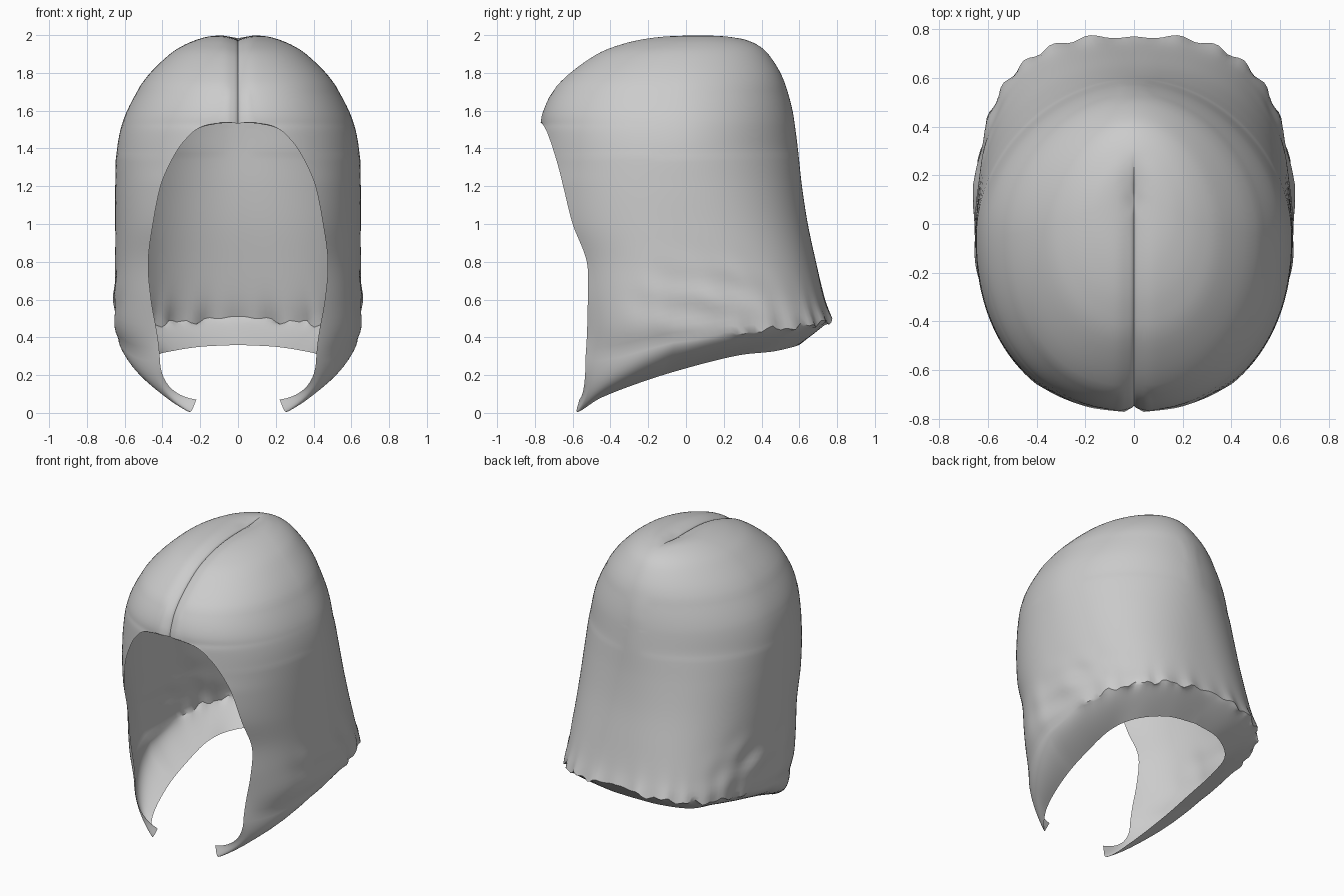
import bpy, bmesh, math
from mathutils import Vector

if "Cube" in bpy.data.objects:
    bpy.data.objects.remove(bpy.data.objects["Cube"])

COLS, DOME, LOWER, UNDER = 72, 28, 48, 12
N_FRONT, N_BACK = 2.2, 1.88


def sample(keys, t):
    """Smooth interpolation through (position, values...) keys."""
    t = min(max(t, keys[0][0]), keys[-1][0])
    i = 0
    while i < len(keys) - 2 and t > keys[i + 1][0]:
        i += 1

    def slope(j, c):
        p, q = keys[max(j - 1, 0)], keys[min(j + 1, len(keys) - 1)]
        return (q[c] - p[c]) / (q[0] - p[0])

    p, q = keys[i], keys[i + 1]
    h = q[0] - p[0]
    f = (t - p[0]) / h
    return [(2*f**3 - 3*f*f + 1) * p[c] + (f**3 - 2*f*f + f) * h * slope(i, c)
            + (3*f*f - 2*f**3) * q[c] + (f**3 - f*f) * h * slope(i + 1, c)
            for c in range(1, len(p))]


# crown: step, z, half width, front y, middle y, back y
CROWN = [(0, 2.0, 0, .1, .1, .1), (1, 1.996, .13, -.1, .07, .22),
         (2, 1.98, .205, -.24, .04, .3), (3, 1.95, .28, -.36, .01, .375),
         (4, 1.9, .36, -.48, -.02, .435), (5, 1.8, .465, -.62, -.04, .5),
         (6, 1.7, .538, -.715, -.05, .538), (7, 1.6, .592, -.762, -.05, .564),
         (7.6, 1.54, .615, -.775, -.05, .574), (9, 1.4, .643, -.77, -.05, .592)]
# sides and back: z, half width, back y
SIDES = [(.25, .57, .80), (.35, .615, .80), (.45, .65, .78), (.6, .654, .735),
         (.8, .65, .688), (1.0, .65, .645), (1.2, .65, .614), (1.4, .643, .592),
         (1.54, .615, .574), (1.6, .592, .564)]
# face opening edge: z, x, y
OPENING = [(.25, .41, -.535), (.4, .425, -.525), (.6, .46, -.52), (.8, .475, -.525),
           (1.0, .45, -.6), (1.2, .41, -.65), (1.3, .37, -.675), (1.4, .315, -.705),
           (1.45, .275, -.722), (1.5, .22, -.742), (1.53, .14, -.761), (1.54, 0, -.775)]
# bottom crease height and depth of the roll below it, from front to back
CREASE = [(0, .3, .2), (.15, .32, .17), (.3, .37, .12), (.45, .42, .05), (.7, .46, .02), (1, .5, .01)]
# neck edge: position, x, y, z
NECK = [(0, .22, -.565, .07), (.05, .255, -.575, .005), (.15, .34, -.45, .08), (.3, .4, -.2, .175),
        (.45, .42, .05, .25), (.6, .42, .28, .305), (.75, .36, .46, .325), (.88, .2, .57, .35), (1, 0, .6, .36)]


def section(a, b, mid, back, x0, s, n_back):
    """Point on a squarish oval running from the front edge to the back centre."""
    start = math.asin(min(1, (x0 / a) ** (N_FRONT / 2))) if a > 0 else 0
    ang = start + (math.pi - start) * s
    si, co = max(math.sin(ang), 0), math.cos(ang)
    if s >= 1:
        si = 0
    if co > 0:
        return a * si ** (2 / N_FRONT), mid - b * co ** (2 / N_FRONT)
    return a * si ** (2 / n_back), mid + (back - mid) * (-co) ** (2 / n_back)


def side_point(s, z):
    a, back = sample(SIDES, z)
    x0, y0 = sample(OPENING, z)
    x0 = max(x0, 0)
    b = (-.05 - y0) / (1 - (x0 / a) ** N_FRONT) ** (1 / N_FRONT)
    x, y = section(a, b, -.05, back, x0, s, N_BACK + .9 * max(0, min(1, (1.4 - z) / .9)))
    # cloth folds near the lower sides
    fold = math.exp(-((s - .42) / .16) ** 2) * math.exp(-((z - .6) / .16) ** 2)
    k = 1 + .022 * fold * math.sin(24 * z + 30 * s) * math.sin(17 * s - 9 * z)
    return Vector((x * k, y, z))


def column(s):
    pts = []
    for r in range(DOME + 1):
        z, a, front, mid, back = sample(CROWN, 7.6 * r / DOME)
        x, y = section(max(a, 0), mid - front, mid, back, 0, s, N_BACK)
        p = Vector((x, y, z))
        # centre seam groove
        g = .018 * math.exp(-(x / .05) ** 2) + .012 * math.exp(-abs(x) / .008)
        p += (Vector((0, 0, 1.3)) - p).normalized() * g * max(0, min(1, (.3 - y) / .15))
        p.x = x
        pts.append(p)
    zc, drop = sample(CREASE, s)
    # ragged lip along the crease
    ragged = max(0, min(1, (s - .38) / .12))
    c = side_point(s, zc)
    out = Vector((c.x, c.y, 0)).normalized()
    lip = (Vector((0, 0, .011 * math.sin(47 * s) + .009 * math.sin(101 * s + 1)))
           + out * (.006 + .009 * math.sin(67 * s + 2))) * ragged
    if s >= 1:
        lip.x = 0
    for r in range(1, LOWER + 1):
        v = r / LOWER
        pts.append(side_point(s, 1.54 + (zc - 1.54) * v ** 1.6) + lip * v ** 24)
    # underside rolls in from the crease to the neck edge
    end = Vector(sample(NECK, s))
    if s >= 1:
        end.x = 0
    ctrl = c.lerp(end, .25 * ragged) - Vector((0, 0, drop))
    for r in range(1, UNDER + 1):
        t = r / UNDER
        pts.append(c * (1 - t) ** 2 + ctrl * 2 * t * (1 - t) + end * t * t + lip * (1 - t) ** 8)
    return pts


# hood shell, one half mirrored
bm = bmesh.new()
spread = [1 - (1 - (i / COLS) ** 1.5) ** 1.3 for i in range(COLS + 1)]
grid = [[bm.verts.new(p) for p in column(s)] for s in spread]
for c0, c1 in zip(grid, grid[1:]):
    for r in range(len(c0) - 1):
        bm.faces.new((c0[r], c0[r + 1], c1[r + 1], c1[r]))
bmesh.ops.remove_doubles(bm, verts=bm.verts, dist=.0004)
# soften the join between crown and sides, leaving the opening edge alone
join = [v for v in bm.verts if 1.36 < v.co.z < 1.72 and not v.is_boundary and v.co.x > .06]
for _ in range(14):
    bmesh.ops.smooth_vert(bm, verts=join, factor=.5, use_axis_x=True, use_axis_y=True, use_axis_z=True)
bmesh.ops.recalc_face_normals(bm, faces=bm.faces)
mesh = bpy.data.meshes.new("hood")
bm.to_mesh(mesh)
bm.free()
hood = bpy.data.objects.new("hood", mesh)
bpy.context.collection.objects.link(hood)
bpy.context.view_layer.objects.active = hood
hood.select_set(True)
mirror = hood.modifiers.new("mirror", 'MIRROR')
mirror.merge_threshold = .001
bpy.ops.object.modifier_apply(modifier=mirror.name)
bpy.ops.object.shade_smooth_by_angle(angle=math.radians(40))
